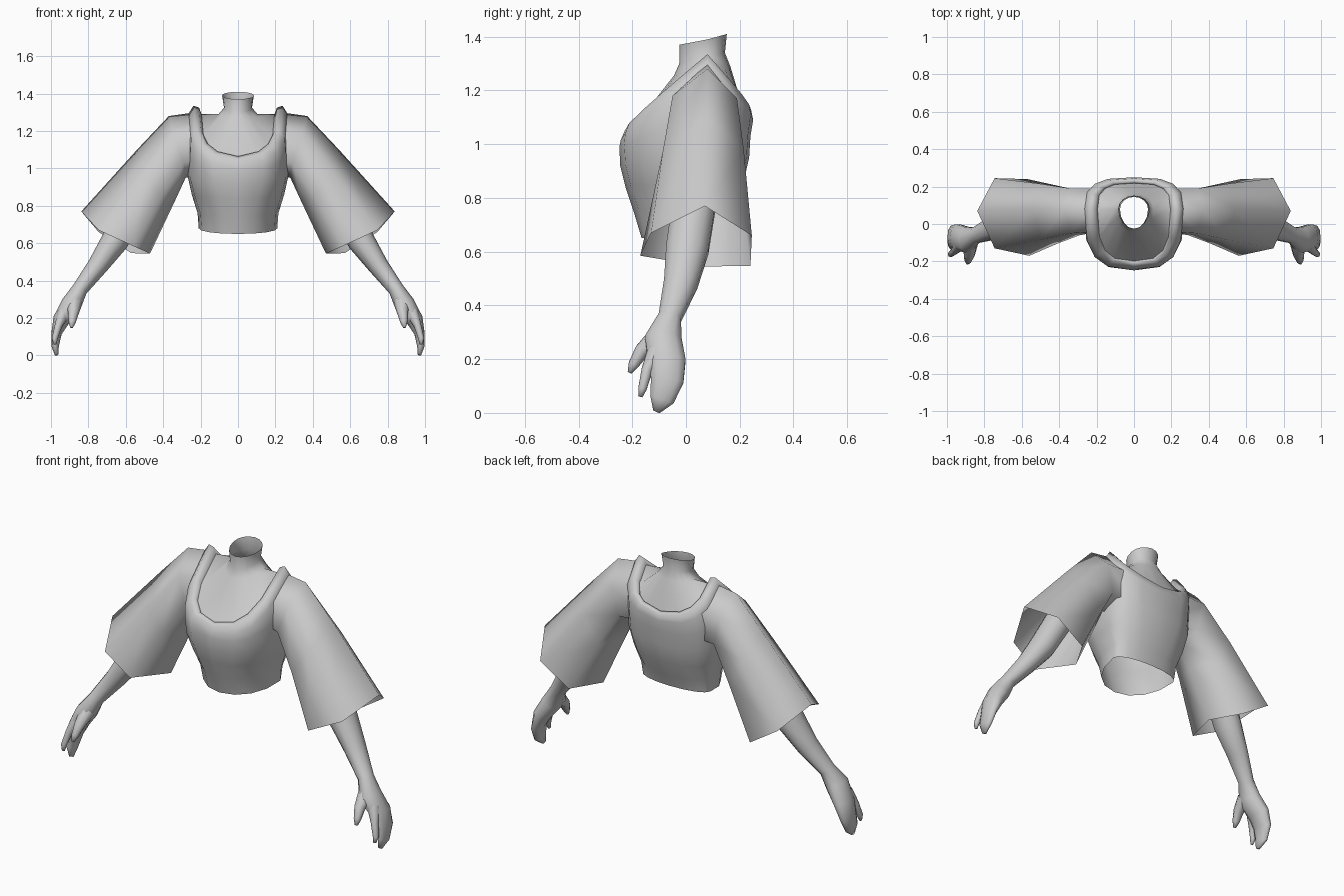
import bpy, bmesh, math
from mathutils import Vector

grey = bpy.data.materials.new("light_grey")
grey.diffuse_color = (0.6, 0.6, 0.6, 1)


def loft(name, rings, cap_end=False, mirror=False):
    """Skin a list of closed rings with equal point counts."""
    bm = bmesh.new()
    vs = [[bm.verts.new(p) for p in r] for r in rings]
    n = len(rings[0])
    for a, b in zip(vs, vs[1:]):
        for i in range(n):
            j = (i + 1) % n
            bm.faces.new((a[i], a[j], b[j], b[i]))
    if cap_end:
        bm.faces.new(vs[-1])
    # make the faces point away from the ring centres
    bm.faces.ensure_lookup_table()
    f = bm.faces[0]
    f.normal_update()
    centre = sum((Vector(p) for r in rings[:2] for p in r), Vector()) / (2 * n)
    if f.normal.dot(f.calc_center_median() - centre) < 0:
        bmesh.ops.reverse_faces(bm, faces=bm.faces[:])
    for f in bm.faces:
        f.smooth = True
    me = bpy.data.meshes.new(name)
    bm.to_mesh(me)
    bm.free()
    me.materials.append(grey)
    ob = bpy.data.objects.new(name, me)
    bpy.context.collection.objects.link(ob)
    if mirror:
        m = ob.modifiers.new("mirror", "MIRROR")
        m.use_mirror_merge = False
    return ob


def body_ring(hw, yf, yb, zf, zs, zb, p, dip=0.0, n=16):
    """Rounded-square ring; height falls from the sides to front and back, with a dip mid-front."""
    y0, pts = 0.08, []
    for i in range(n):
        t = 2 * math.pi * i / n
        c, s = math.cos(t), math.sin(t)
        x = hw * math.copysign(abs(c) ** (2 / p), c)
        k = abs(s) ** (2 / p)
        y_end, z_end = (yb, zb) if s > 0 else (yf, zf)
        z = zs + (z_end - zs) * k - dip * max(0, 1 - abs(x) / hw) * k
        pts.append((x, y0 + (y_end - y0) * k, z))
    return pts


def limb(name, path, n=10):
    """Tapered tube: x, y, z, radius across, radius front to back."""
    rings = []
    pts = [Vector(p[:3]) for p in path]
    for i, p in enumerate(path):
        d = (pts[min(i + 1, len(pts) - 1)] - pts[max(i - 1, 0)]).normalized()
        u = Vector((0, 1, 0)).cross(d).normalized()
        v = d.cross(u)
        rings.append([pts[i] + u * p[3] * math.cos(2 * math.pi * k / n)
                      + v * p[4] * math.sin(2 * math.pi * k / n) for k in range(n)])
    return loft(name, rings, cap_end=True, mirror=True)


# neck and upper chest, open at the neck
collar_inner = (0.195, -0.198, 0.218, 1.08, 1.29, 1.14, 3.0, 0.025)
loft("neck_and_chest", [body_ring(*r) for r in (
    (0.085, -0.025, 0.152, 1.37, 1.39, 1.41, 2),
    (0.075, -0.025, 0.145, 1.30, 1.325, 1.34, 2),
    (0.105, -0.045, 0.165, 1.255, 1.29, 1.29, 2.1),
    collar_inner)])

# bodice with a raised collar band, open at the hem
loft("bodice", [body_ring(*r) for r in (
    collar_inner,
    (0.208, -0.208, 0.225, 1.09, 1.325, 1.16, 3.0, 0.025),
    (0.238, -0.228, 0.243, 1.075, 1.335, 1.15, 3.0, 0.025),
    (0.264, -0.243, 0.25, 1.035, 1.295, 1.11, 3.0, 0.02),
    (0.270, -0.248, 0.24, 0.99, 1.14, 1.03, 2.8),
    (0.272, -0.245, 0.235, 0.92, 0.97, 0.95, 2.5),
    (0.247, -0.225, 0.21, 0.84, 0.86, 0.84, 2.3),
    (0.216, -0.195, 0.17, 0.75, 0.76, 0.75, 2.1),
    (0.21, -0.165, 0.145, 0.65, 0.68, 0.68, 2.1))])

# six-sided flared sleeves, rooted inside the bodice and open at the cuff
loft("sleeve", [
    [(0.23, 0.08, 1.30), (0.19, -0.04, 1.19), (0.18, -0.04, 1.05),
     (0.18, 0.07, 0.97), (0.13, 0.16, 1.01), (0.15, 0.19, 1.17)],
    [(0.37, 0.08, 1.28), (0.34, -0.05, 1.18), (0.29, -0.06, 1.03),
     (0.28, 0.07, 0.95), (0.30, 0.18, 1.01), (0.34, 0.19, 1.17)],
    [(0.54, 0.08, 1.10), (0.50, -0.085, 0.98), (0.41, -0.105, 0.85),
     (0.34, 0.07, 0.82), (0.41, 0.205, 0.83), (0.50, 0.215, 0.98)],
    [(0.838, 0.07, 0.77), (0.745, -0.13, 0.67), (0.56, -0.17, 0.585),
     (0.47, 0.07, 0.545), (0.57, 0.24, 0.547), (0.745, 0.245, 0.66)],
], mirror=True)

# forearm and mitten-like hand
limb("arm_and_hand", (
    (0.54, 0.04, 0.84, 0.08, 0.085), (0.66, 0.005, 0.61, 0.073, 0.083),
    (0.75, -0.02, 0.48, 0.055, 0.066), (0.845, -0.06, 0.355, 0.042, 0.045),
    (0.89, -0.085, 0.275, 0.055, 0.072), (0.945, -0.07, 0.19, 0.045, 0.072),
    (0.97, -0.07, 0.12, 0.028, 0.064), (0.978, -0.09, 0.05, 0.02, 0.048),
    (0.97, -0.11, 0.005, 0.01, 0.014)))
limb("thumb", ((0.875, -0.105, 0.28, 0.042, 0.042), (0.88, -0.165, 0.23, 0.03, 0.028),
               (0.887, -0.195, 0.18, 0.02, 0.02), (0.89, -0.21, 0.15, 0.008, 0.008)), 8)
limb("index_finger", ((0.93, -0.11, 0.23, 0.035, 0.035), (0.96, -0.145, 0.16, 0.02, 0.021),
                      (0.98, -0.162, 0.09, 0.016, 0.016), (0.978, -0.17, 0.06, 0.008, 0.008)), 8)
